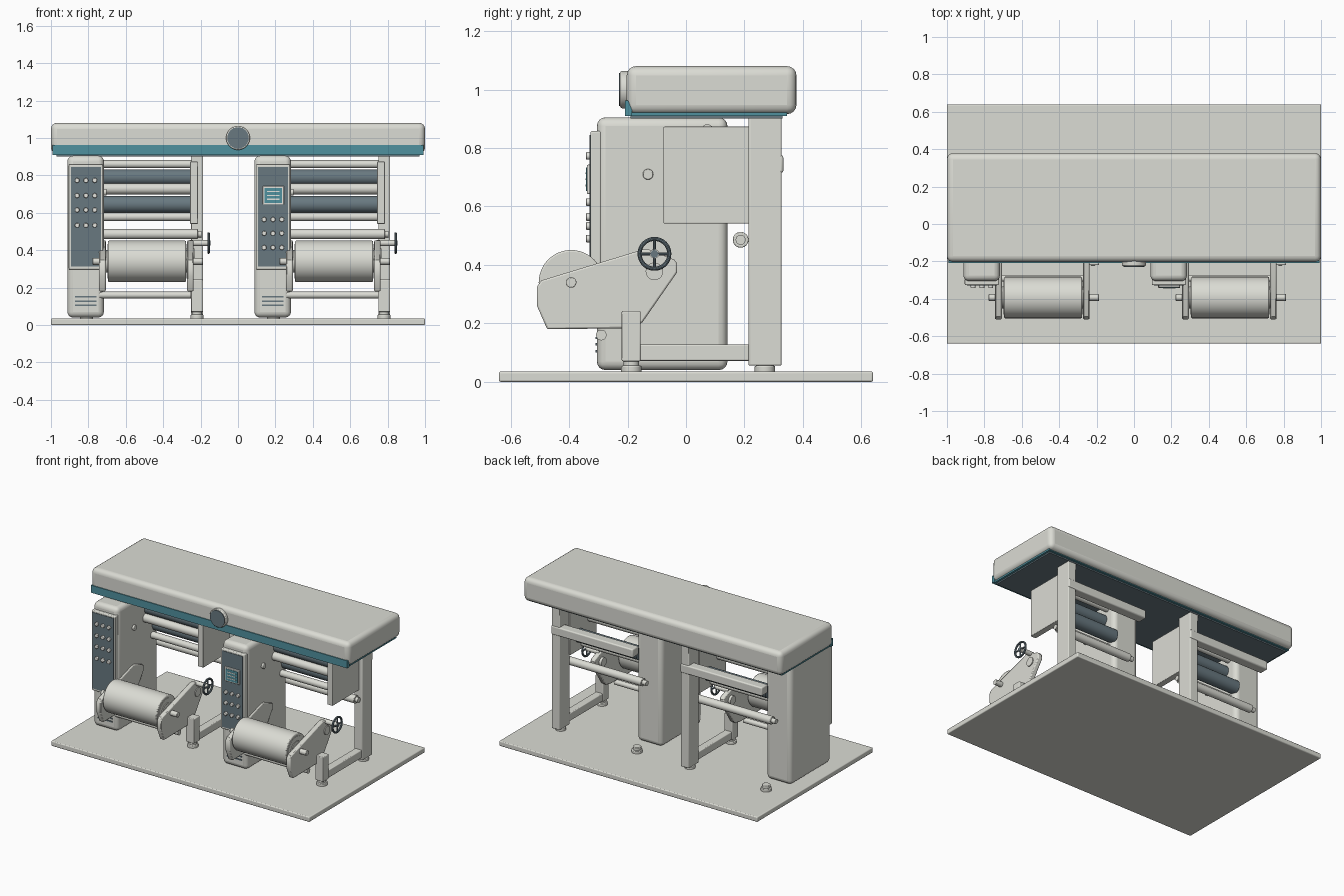
import bpy, bmesh, math
from mathutils import Matrix, Vector

if "Cube" in bpy.data.objects:
    bpy.data.objects.remove(bpy.data.objects["Cube"])


def material(name, rgb):
    m = bpy.data.materials.new(name)
    m.diffuse_color = (*rgb, 1)
    m.use_nodes = True
    m.node_tree.nodes["Principled BSDF"].inputs["Base Color"].default_value = m.diffuse_color
    return m


GREY = material("warm grey paint", (0.71, 0.715, 0.66))
SLATE = material("slate", (0.14, 0.19, 0.217))
TEAL = material("teal", (0.08, 0.285, 0.345))
PALE = material("pale button", (0.78, 0.78, 0.74))


def finish(name, bm, mat, bevel=0.0, segs=3):
    bmesh.ops.recalc_face_normals(bm, faces=bm.faces)
    me = bpy.data.meshes.new(name)
    bm.to_mesh(me)
    bm.free()
    ob = bpy.data.objects.new(name, me)
    bpy.context.collection.objects.link(ob)
    me.materials.append(mat)
    if bevel:
        b = ob.modifiers.new("bevel", 'BEVEL')
        b.width, b.segments = bevel, segs
        b.limit_method, b.angle_limit = 'ANGLE', math.radians(40)
    bpy.ops.object.select_all(action='DESELECT')
    ob.select_set(True)
    bpy.context.view_layer.objects.active = ob
    bpy.ops.object.shade_smooth_by_angle(angle=math.radians(35))
    return ob


def box(name, x, y, z, mat=GREY, bevel=0.0, segs=3):
    """Box from (min, max) pairs."""
    bm = bmesh.new()
    size = Vector((x[1] - x[0], y[1] - y[0], z[1] - z[0]))
    mid = Vector((sum(x) / 2, sum(y) / 2, sum(z) / 2))
    bmesh.ops.create_cube(bm, size=1, matrix=Matrix.Translation(mid) @ Matrix.Diagonal((*size, 1)))
    return finish(name, bm, mat, bevel, segs)


def rod(name, axis, span, a, b, r, mat=GREY, bevel=0.0, sides=32):
    """Cylinder along an axis; a, b are the other two coordinates in xyz order."""
    bm = bmesh.new()
    mid = sum(span) / 2
    pos, rot = {'X': ((mid, a, b), Matrix.Rotation(math.pi / 2, 4, 'Y')),
                'Y': ((a, mid, b), Matrix.Rotation(math.pi / 2, 4, 'X')),
                'Z': ((a, b, mid), Matrix.Identity(4))}[axis]
    bmesh.ops.create_cone(bm, cap_ends=True, segments=sides, radius1=r, radius2=r,
                          depth=span[1] - span[0], matrix=Matrix.Translation(pos) @ rot)
    return finish(name, bm, mat, bevel, 2)


def plate(name, x, outline, mat=GREY, bevel=0.0):
    """Side profile in (y, z) extruded along x."""
    bm = bmesh.new()
    face = bm.faces.new([bm.verts.new((x[0], y, z)) for y, z in outline])
    new = bmesh.ops.extrude_face_region(bm, geom=[face])["geom"]
    bmesh.ops.translate(bm, vec=(x[1] - x[0], 0, 0),
                        verts=[v for v in new if isinstance(v, bmesh.types.BMVert)])
    return finish(name, bm, mat, bevel, 2)


def ring(name, x, y, z, major, minor, mat):
    """Torus whose axis lies along x."""
    bm = bmesh.new()
    n, k = 32, 10
    loops = []
    for i in range(n):
        t = 2 * math.pi * i / n
        loops.append([])
        for j in range(k):
            p = 2 * math.pi * j / k
            d = major + minor * math.cos(p)
            loops[-1].append(bm.verts.new((x + minor * math.sin(p), y + d * math.cos(t), z + d * math.sin(t))))
    for i in range(n):
        for j in range(k):
            a, b = loops[i], loops[(i + 1) % n]
            bm.faces.new((a[j], b[j], b[(j + 1) % k], a[(j + 1) % k]))
    return finish(name, bm, mat)


# Floor plate and overhead hood
box("floor_plate", (-1, 1), (-0.64, 0.64), (0, 0.035), bevel=0.006)
box("hood", (-1, 1), (-0.203, 0.378), (0.916, 1.08), bevel=0.032, segs=4)
box("hood_trim", (-0.985, 0.985), (-0.19, 0.345), (0.91, 0.922), TEAL)
plate("hood_front_band", (-0.992, 0.992),
      [(-0.209, 0.91), (-0.185, 0.91), (-0.185, 0.93), (-0.198, 0.962), (-0.209, 0.962)], TEAL)
box("hood_underside", (-0.97, 0.97), (-0.19, 0.33), (0.901, 0.912), SLATE)
rod("hood_dial_rim", 'Y', (-0.225, -0.195), 0, 1.0, 0.064, GREY, 0.006, 48)
rod("hood_dial_face", 'Y', (-0.229, -0.22), 0, 1.0, 0.057, SLATE, 0, 48)

ARM = [(-0.51, 0.26), (-0.51, 0.325), (-0.495, 0.347), (-0.15, 0.452), (-0.125, 0.452), (-0.04, 0.418),
       (-0.03, 0.405), (-0.03, 0.375), (-0.148, 0.205), (-0.165, 0.192), (-0.21, 0.183), (-0.475, 0.18)]


def press_unit(o, has_screen):
    def sx(a, b):
        return (o + a, o + b)

    # Control cabinet with front panel
    box("cabinet", sx(-0.912, -0.717), (-0.305, 0.142), (0.04, 0.905), bevel=0.03, segs=4)
    box("panel_frame", sx(-0.905, -0.722), (-0.327, -0.29), (0.297, 0.858), bevel=0.006)
    box("panel_face", sx(-0.894, -0.733), (-0.33, -0.325), (0.312, 0.845), SLATE)
    for z in (0.105, 0.128, 0.15):
        box("vent_slot", sx(-0.872, -0.757), (-0.31, -0.303), (z - 0.004, z + 0.004), SLATE)
    rows = (0.564, 0.49, 0.414) if has_screen else (0.773, 0.692, 0.615, 0.533)
    for z in rows:
        for x in (-0.86, -0.813, -0.766):
            rod("button", 'Y', (-0.343, -0.325), o + x, z, 0.013, PALE, 0.003, 16)
    if has_screen:
        box("screen_frame", sx(-0.868, -0.754), (-0.339, -0.325), (0.643, 0.743), PALE, 0.004)
        box("screen", sx(-0.858, -0.764), (-0.342, -0.337), (0.653, 0.733), TEAL)
        for z in (0.672, 0.693, 0.714):
            box("screen_line", sx(-0.845, -0.777), (-0.344, -0.34), (z - 0.003, z + 0.003), PALE)
    rod("cabinet_knob", 'X', sx(-0.73, -0.702), -0.13, 0.71, 0.018, bevel=0.003)

    # Rear post, side plate and lower frame
    box("rear_post", sx(-0.25, -0.187), (0.214, 0.327), (0.055, 0.905), bevel=0.006)
    box("side_plate", sx(-0.257, -0.214), (-0.077, 0.22), (0.541, 0.873), bevel=0.004)
    box("top_tie", sx(-0.25, -0.2), (0.214, 0.327), (0.86, 0.908))
    box("rear_beam", sx(-0.82, -0.187), (0.265, 0.333), (0.715, 0.775), bevel=0.008)
    box("lower_rail", sx(-0.245, -0.192), (-0.17, 0.22), (0.072, 0.127), bevel=0.005)
    box("front_stub_post", sx(-0.25, -0.187), (-0.22, -0.155), (0.07, 0.243), bevel=0.005)
    for x, y in ((-0.219, -0.187), (-0.219, 0.27), (-0.81, 0.27)):
        rod("foot", 'Z', (0.03, 0.055), o + x, y, 0.035, bevel=0.004, sides=24)
        rod("foot_stem", 'Z', (0.05, 0.075), o + x, y, 0.027, bevel=0.003, sides=24)

    # Printing rollers: y, z, radius, colour
    for y, z, r, mat in ((0.073, 0.86, 0.021, GREY), (0.03, 0.79, 0.042, SLATE),
                         (0.0, 0.728, 0.029, GREY), (0.12, 0.645, 0.046, SLATE),
                         (0.08, 0.578, 0.023, GREY)):
        rod("roller", 'X', sx(-0.73, -0.245), y, z, r, mat)
    rod("rear_guide_roller", 'X', sx(-0.8, -0.215), 0.187, 0.486, 0.027, bevel=0.003)
    rod("rear_guide_shaft", 'X', sx(-0.83, -0.195), 0.187, 0.486, 0.017)
    rod("lower_tie_bar", 'X', sx(-0.74, -0.25), -0.29, 0.16, 0.018)

    # Unwind arms and material roll
    for a, b in ((-0.743, -0.707), (-0.272, -0.238)):
        plate("roll_arm", sx(a, b), ARM, bevel=0.006)
    rod("material_roll", 'X', sx(-0.695, -0.278), -0.393, 0.34, 0.111, bevel=0.006, sides=48)
    rod("roll_end_disc", 'X', sx(-0.698, -0.275), -0.393, 0.34, 0.092, sides=48)
    rod("roll_core", 'X', sx(-0.705, -0.27), -0.393, 0.34, 0.06)
    rod("roll_shaft", 'X', sx(-0.778, -0.187), -0.393, 0.34, 0.018, bevel=0.003)
    rod("arm_pivot", 'X', sx(-0.29, -0.232), -0.108, 0.378, 0.03)

    # Handwheel
    y, z, x = -0.108, 0.438, o - 0.157
    rod("wheel_shaft", 'X', (o - 0.26, x + 0.004), y, z, 0.016)
    ring("wheel_rim", x, y, z, 0.051, 0.007, SLATE)
    rod("wheel_hub", 'X', (x - 0.008, x + 0.009), y, z, 0.013, SLATE)
    rod("wheel_spoke", 'Y', (y - 0.05, y + 0.05), x, z, 0.005, SLATE, sides=10)
    rod("wheel_spoke", 'Z', (z - 0.05, z + 0.05), x, y, 0.005, SLATE, sides=10)


for offset, screen in ((0.0, False), (1.0, True)):
    press_unit(offset, screen)
